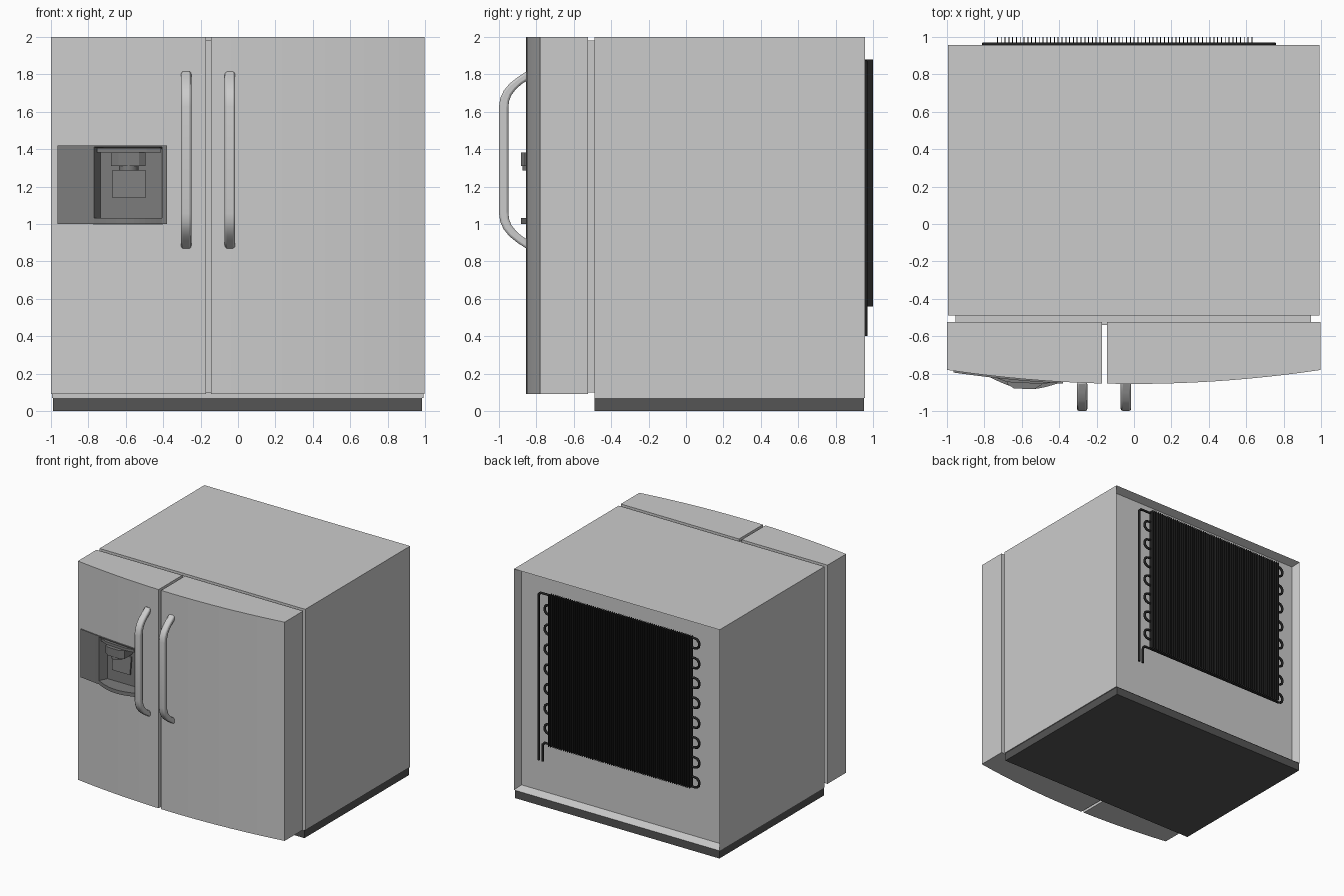
import bpy, bmesh
from math import sin, cos, pi

if "Cube" in bpy.data.objects:
    bpy.data.objects.remove(bpy.data.objects["Cube"])


def material(name, v):
    m = bpy.data.materials.new(name)
    m.diffuse_color = (v, v, v, 1)
    m.use_nodes = True
    m.node_tree.nodes["Principled BSDF"].inputs["Base Color"].default_value = m.diffuse_color
    return m


PANEL = material("dark_grey", 0.2)
BASE = material("charcoal", 0.09)
BLACK = material("black", 0.015)


def finish(name, bm, mat=None, smooth=False):
    bmesh.ops.recalc_face_normals(bm, faces=bm.faces[:])
    me = bpy.data.meshes.new(name)
    bm.to_mesh(me)
    bm.free()
    ob = bpy.data.objects.new(name, me)
    bpy.context.collection.objects.link(ob)
    if mat:
        me.materials.append(mat)
    if smooth:
        bpy.ops.object.select_all(action='DESELECT')
        ob.select_set(True)
        bpy.context.view_layer.objects.active = ob
        bpy.ops.object.shade_smooth_by_angle(angle=0.6)
    return ob


def add_prism(bm, pts, lo, hi, axis='z'):
    """Extrude a 2D outline: (x, y) along z, or (y, z) along x."""
    def place(p, h):
        return (p[0], p[1], h) if axis == 'z' else (h, p[0], p[1])
    a = [bm.verts.new(place(p, lo)) for p in pts]
    b = [bm.verts.new(place(p, hi)) for p in pts]
    bm.faces.new(a)
    bm.faces.new(b[::-1])
    for i in range(len(pts)):
        j = (i + 1) % len(pts)
        bm.faces.new((a[i], a[j], b[j], b[i]))


def prism(name, pts, lo, hi, mat=None, axis='z', smooth=False):
    bm = bmesh.new()
    add_prism(bm, pts, lo, hi, axis)
    return finish(name, bm, mat, smooth)


def rect(x0, x1, y0, y1):
    return [(x0, y0), (x1, y0), (x1, y1), (x0, y1)]


def bow(x):
    """Curved front surface shared by both doors."""
    return -0.855 + 0.075 * x * x


def bowed(x0, x1, back, proud=0.0, n=10):
    xs = [x0 + (x1 - x0) * i / n for i in range(n + 1)]
    front = [(x, bow(x) - proud) for x in xs]
    if back is None:
        return front + [(x, bow(x) + 0.005) for x in reversed(xs)]
    return front + [(x1, back), (x0, back)]


# Cabinet with recessed back
bm = bmesh.new()
add_prism(bm, rect(-0.995, 0.993, -0.49, 0.957), 0.07, 2.0)
bm.normal_update()
bmesh.ops.recalc_face_normals(bm, faces=bm.faces[:])
back = max(bm.faces, key=lambda f: f.calc_center_median().y)
bmesh.ops.inset_region(bm, faces=[back], thickness=0.035)
for v in back.verts:
    v.co.y -= 0.07
finish("cabinet", bm)

# Plinth and door gasket
prism("plinth", rect(-0.99, 0.985, -0.49, 0.953), 0, 0.07, BASE)
prism("door_gasket_left", rect(-0.955, -0.19, -0.54, -0.48), 0.1, 1.98)
prism("door_gasket_right", rect(-0.19, 0.945, -0.54, -0.48), 0.1, 1.98)

# Doors
left = prism("left_door", bowed(-1, -0.17, -0.525), 0.09, 2.0, smooth=True)
prism("right_door", bowed(-0.145, 0.997, -0.525, n=12), 0.09, 2.0, smooth=True)

# Dispenser niche cut into the left door
RX0, RX1, RZ0, RZ1, RY = -0.77, -0.405, 1.0, 1.412, -0.75
cutter = prism("niche_cutter", rect(RX0 - .002, RX1 + .002, -1, RY + .003),
               RZ0 - .002, RZ1 + .002)
cutter.hide_render = True
cutter.hide_viewport = True
cutter.display_type = 'WIRE'
cut = left.modifiers.new("niche", 'BOOLEAN')
cut.object = cutter
cut.solver = 'EXACT'

# Tapered niche liner
bm = bmesh.new()
front = [bm.verts.new((x, bow(x) - 0.008, z)) for x, z in rect(RX0, RX1, RZ0, RZ1)]
rear = [bm.verts.new((x, RY, z)) for x, z in rect(-0.735, -0.41, 1.03, 1.40)]
bm.faces.new(rear)
for i in range(4):
    j = (i + 1) % 4
    bm.faces.new((front[i], front[j], rear[j], rear[i]))
finish("niche_liner", bm, PANEL)

# Dispenser fascia around the niche
prism("control_panel", bowed(-0.965, RX0, None, 0.009, 5), 1.0, 1.42, PANEL)
prism("fascia_right", bowed(RX1, -0.38, None, 0.009, 2), 1.0, 1.42, PANEL)
prism("fascia_top", bowed(RX0, RX1, None, 0.009, 6), RZ1, 1.42, PANEL)

# Drip tray with rounded lip
lip = []
for i in range(13):
    t = i / 12
    x = RX0 + (RX1 - RX0) * t
    lip.append((x, bow(x) - 0.009 - 0.044 * sin(pi * t)))
prism("drip_tray", lip + [(RX1, RY), (RX0, RY)], 1.0, 1.032, PANEL)

# Canopy, nozzle, spout and paddle
prism("canopy", [(-0.755, -0.815), (-0.68, -0.845), (-0.49, -0.855), (-0.412, -0.845),
                 (-0.412, RY), (-0.755, RY)], 1.382, 1.405, PANEL)
prism("nozzle", [(-0.68, -0.855), (-0.64, -0.88), (-0.53, -0.882), (-0.495, -0.86),
                 (-0.495, RY), (-0.68, RY)], 1.31, 1.382, PANEL)
spout = [(-0.585 + 0.052 * cos(i * pi / 8), -0.822 + 0.052 * sin(i * pi / 8))
         for i in range(16)]
prism("spout", spout, 1.285, 1.31, PANEL, smooth=True)
prism("paddle", [(-0.785, 1.14), (-0.773, 1.14), (-0.753, 1.29), (-0.768, 1.29)],
      -0.67, -0.495, PANEL, axis='x')

# Bowed door handles, mirrored top to bottom around mid height
MID = 1.342
outer = [(-0.845, 0.479), (-0.90, 0.443), (-0.945, 0.407), (-0.975, 0.370),
         (-0.993, 0.330), (-1.0, 0.285)]
inner = [(-0.95, 0.275), (-0.946, 0.315), (-0.934, 0.347), (-0.91, 0.378),
         (-0.88, 0.405), (-0.845, 0.428)]
outline = ([(y, MID + h) for y, h in outer] + [(y, MID - h) for y, h in reversed(outer)]
           + [(y, MID - h) for y, h in reversed(inner)] + [(y, MID + h) for y, h in inner])
for side, x in (("left", -0.277), ("right", -0.043)):
    h = prism(side + "_handle", outline, x - 0.028, x + 0.028, axis='x', smooth=True)
    b = h.modifiers.new("round", 'BEVEL')
    b.width, b.segments, b.angle_limit = 0.012, 2, 0.9

# Condenser fins
bm = bmesh.new()
FINS = 68
for i in range(FINS):
    x = -0.73 + 1.36 * i / (FINS - 1)
    add_prism(bm, rect(x - 0.0025, x + 0.0025, 0.952, 1.0), 0.56, 1.88)
finish("condenser_fins", bm, BLACK)

# Serpentine condenser tube with feed and return pipes
ROWS, TOP, STEP = 16, 1.865, 0.0867
path = [(0.75, 0.40), (0.75, TOP - 0.02), (0.73, TOP)]
for r in range(ROWS - 1):
    z, s = TOP - STEP * (r + 0.5), (-1 if r % 2 == 0 else 1)
    cx = -0.76 if s < 0 else 0.65
    for k in range(7):
        a = pi / 2 - pi * k / 6
        path.append((cx + s * STEP / 2 * cos(a), z + STEP / 2 * sin(a)))
zb = TOP - STEP * (ROWS - 1)
path += [(0.69, zb), (0.71, zb - 0.02), (0.71, 0.40)]
cu = bpy.data.curves.new("condenser_tube", 'CURVE')
cu.dimensions = '3D'
cu.bevel_depth, cu.bevel_resolution, cu.use_fill_caps = 0.011, 1, True
sp = cu.splines.new('POLY')
sp.points.add(len(path) - 1)
for p, (x, z) in zip(sp.points, path):
    p.co = (x, 0.962, z, 1)
cu.materials.append(BLACK)
bpy.context.collection.objects.link(bpy.data.objects.new("condenser_tube", cu))
